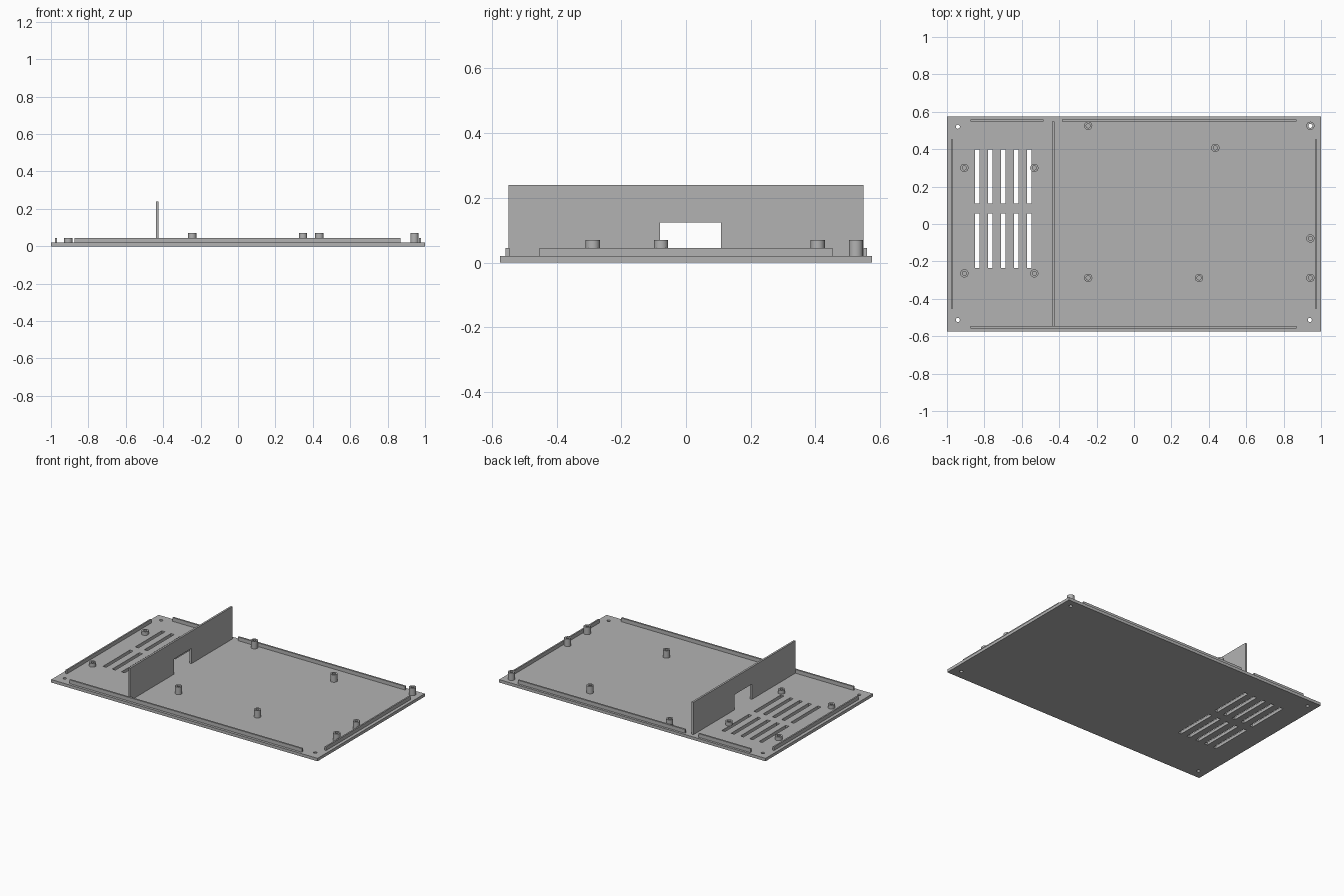
import bpy, bmesh, math
from mathutils import Matrix, Vector

cube = bpy.data.objects.get("Cube")
if cube:
    bpy.data.objects.remove(cube, do_unlink=True)

grey = bpy.data.materials.new("plain grey")
grey.use_nodes = True
colour = (0.45, 0.45, 0.45, 1)
grey.diffuse_color = colour
grey.node_tree.nodes["Principled BSDF"].inputs["Base Color"].default_value = colour

HALF_Y = 0.575
FLOOR = 0.02
LIP_TOP = 0.045
BORE = 0.011


def add_object(name, bm):
    bmesh.ops.recalc_face_normals(bm, faces=bm.faces)
    mesh = bpy.data.meshes.new(name)
    bm.to_mesh(mesh)
    bm.free()
    mesh.materials.append(grey)
    obj = bpy.data.objects.new(name, mesh)
    bpy.context.collection.objects.link(obj)
    return obj


def add_box(bm, low, high):
    low, high = Vector(low), Vector(high)
    matrix = Matrix.Translation((low + high) / 2) @ Matrix.Diagonal((high - low).to_4d())
    bmesh.ops.create_cube(bm, size=1, matrix=matrix)


def box(name, low, high):
    bm = bmesh.new()
    add_box(bm, low, high)
    return add_object(name, bm)


def smooth(obj):
    bpy.ops.object.select_all(action='DESELECT')
    obj.select_set(True)
    bpy.context.view_layer.objects.active = obj
    bpy.ops.object.shade_smooth_by_angle(angle=math.radians(35))


def post(name, x, y, top):
    # Hollow standoff: a rectangular section spun about its axis
    bm = bmesh.new()
    section = [(BORE, FLOOR), (0.022, FLOOR), (0.022, top), (BORE, top)]
    verts = [bm.verts.new((r, 0, z)) for r, z in section]
    edges = [bm.edges.new((verts[i], verts[i - 1])) for i in range(4)]
    bmesh.ops.spin(bm, geom=verts + edges, cent=(0, 0, 0), axis=(0, 0, 1),
                   angle=math.tau, steps=32, use_merge=True)
    bmesh.ops.remove_doubles(bm, verts=bm.verts, dist=0.0001)
    bmesh.ops.translate(bm, verts=bm.verts, vec=(x, y, 0))
    smooth(add_object(name, bm))


# Base plate with vent slots and corner screw holes
plate = box("base_plate", (-1, -HALF_Y, 0), (1, HALF_Y, FLOOR))
bm = bmesh.new()
for i in range(5):
    x = -0.838 + 0.0697 * i
    for y0, y1 in ((0.11, 0.397), (-0.235, 0.055)):
        add_box(bm, (x - 0.012, y0, -0.1), (x + 0.012, y1, 0.1))
for x, y in ((-0.942, 0.52), (-0.942, -0.513), (0.94, -0.513), (0.943, 0.525)):
    bmesh.ops.create_cone(bm, cap_ends=True, segments=32, radius1=BORE, radius2=BORE,
                          depth=0.2, matrix=Matrix.Translation((x, y, 0)))
cutter = add_object("plate_cutter", bm)
cutter.hide_render = True
mod = plate.modifiers.new("openings", 'BOOLEAN')
mod.operation = 'DIFFERENCE'
mod.solver = 'EXACT'
mod.object = cutter
bpy.context.view_layer.objects.active = plate
bpy.ops.object.modifier_apply(modifier=mod.name)
bpy.data.objects.remove(cutter, do_unlink=True)

# Low locating lips along the four edges
for name, x0, x1, y in (("front_lip", -0.875, 0.87, -0.552),
                        ("back_lip_short", -0.875, -0.485, 0.554),
                        ("back_lip_long", -0.385, 0.87, 0.554)):
    box(name, (x0, y - 0.006, FLOOR), (x1, y + 0.006, LIP_TOP))
for name, x in (("right_lip", -0.973), ("left_lip", 0.973)):
    box(name, (x - 0.005, -0.453, FLOOR), (x + 0.005, 0.453, LIP_TOP))

# Upright divider with a cable notch, extruded from its outline
outline = [(-0.548, FLOOR), (-0.08, FLOOR), (-0.08, 0.123), (0.108, 0.123),
           (0.108, FLOOR), (0.548, FLOOR), (0.548, 0.24), (-0.548, 0.24)]
bm = bmesh.new()
face = bm.faces.new([bm.verts.new((-0.439, y, z)) for y, z in outline])
grown = bmesh.ops.extrude_face_region(bm, geom=[face])["geom"]
bmesh.ops.translate(bm, vec=(0.013, 0, 0),
                    verts=[v for v in grown if isinstance(v, bmesh.types.BMVert)])
add_object("divider", bm)

# Short posts around the vents
for x in (-0.907, -0.533):
    for y in (0.3, -0.264):
        post("vent_post", x, y, LIP_TOP)

# Taller posts for the board
for x, y in ((-0.245, 0.525), (0.435, 0.407), (0.943, 0.525), (0.943, -0.077),
             (0.943, -0.288), (-0.245, -0.288), (0.348, -0.288)):
    post("board_post", x, y, 0.07)
